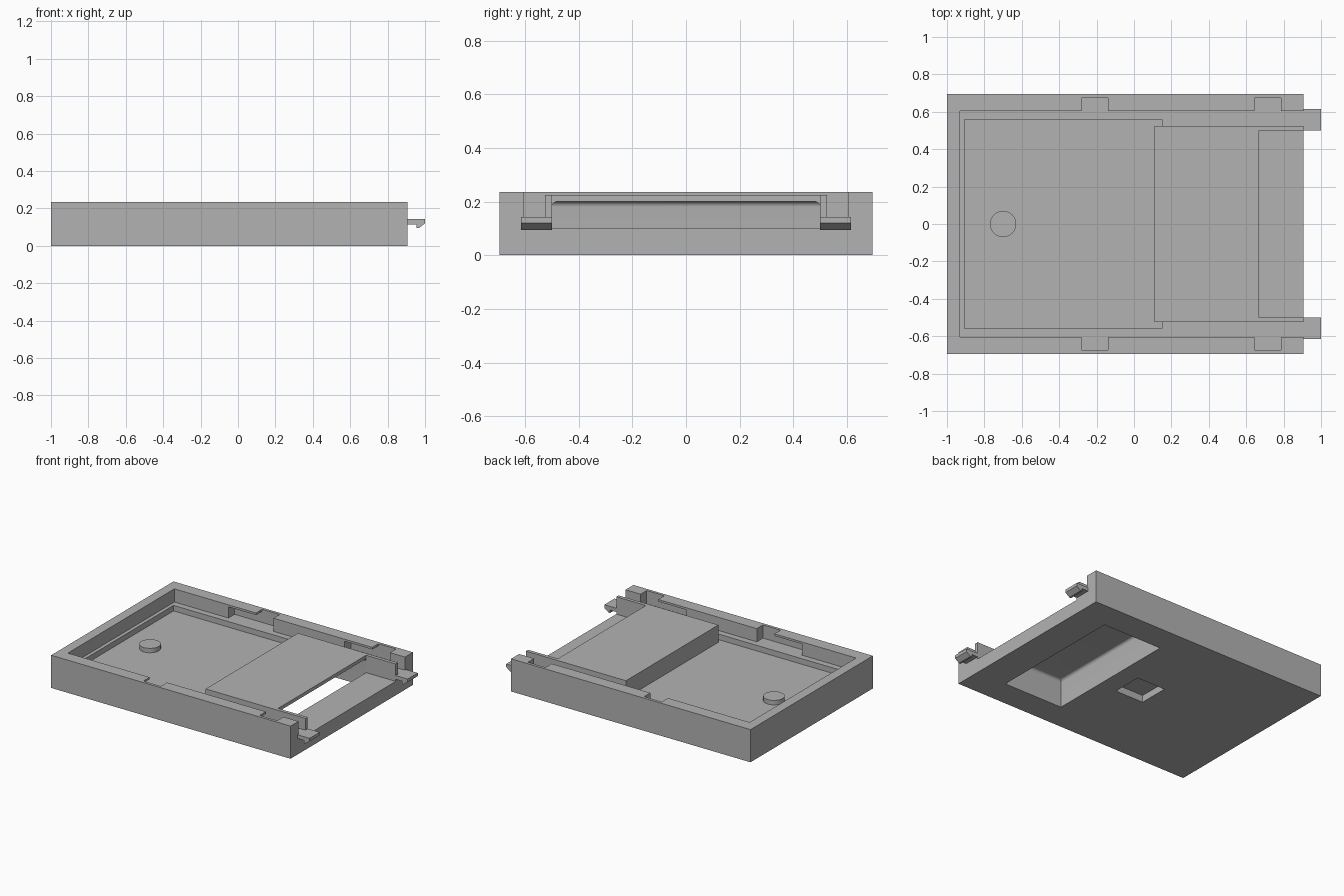
import bpy
import bmesh

if "Cube" in bpy.data.objects:
    bpy.data.objects.remove(bpy.data.objects["Cube"], do_unlink=True)

GREY = (0.45, 0.45, 0.45, 1)
grey = bpy.data.materials.new("plain grey")
grey.use_nodes = True
grey.diffuse_color = GREY
grey.node_tree.nodes["Principled BSDF"].inputs["Base Color"].default_value = GREY


def add_object(name, bm):
    bmesh.ops.recalc_face_normals(bm, faces=bm.faces)
    mesh = bpy.data.meshes.new(name)
    bm.to_mesh(mesh)
    bm.free()
    mesh.materials.append(grey)
    obj = bpy.data.objects.new(name, mesh)
    bpy.context.collection.objects.link(obj)
    return obj


def box(name, xs, ys, zs, fillet=0):
    """Box from its ranges; a fillet rounds all top edges but the +x one."""
    bm = bmesh.new()
    bmesh.ops.create_cube(bm, size=1)
    for v in bm.verts:
        v.co = [r[0] if c < 0 else r[1] for c, r in zip(v.co, (xs, ys, zs))]
    if fillet:
        top, end = max(v.co.z for v in bm.verts), max(v.co.x for v in bm.verts)
        edges = [e for e in bm.edges
                 if all(v.co.z == top for v in e.verts)
                 and not all(v.co.x == end for v in e.verts)]
        bmesh.ops.bevel(bm, geom=edges, offset=fillet, segments=6,
                        profile=0.5, affect='EDGES')
    return add_object(name, bm)


def combine(target, tool, operation='DIFFERENCE'):
    """Apply a boolean and remove the tool."""
    mod = target.modifiers.new("combine", 'BOOLEAN')
    mod.operation, mod.solver, mod.object = operation, 'EXACT', tool
    bpy.context.view_layer.objects.active = target
    bpy.ops.object.modifier_apply(modifier=mod.name)
    bpy.data.objects.remove(tool, do_unlink=True)


def cut(xs, ys, zs, fillet=0):
    combine(tray, box("cutter", xs, ys, zs, fillet))


# Tray with ledge and deeper pocket
END, LEDGE, FLOOR, TOP = 0.905, 0.14, 0.1, 0.235
tray = box("tray", (-1, END), (-0.695, 0.695), (0, TOP))
cut((-0.93, 1.1), (-0.605, 0.605), (LEDGE, 0.4))
cut((-0.905, 0.15), (-0.56, 0.56), (FLOOR, 0.4))

# Raised platform, hollow underneath and open at the end
combine(tray, box("platform", (0.11, END), (-0.525, 0.525), (0.05, 0.225)), 'UNION')
cut((0.2, 0.67), (-0.5, 0.5), (-0.1, 0.2), 0.02)
cut((0.669, 1.1), (-0.5, 0.5), (FLOOR, 0.4))

# Side notches, each with a slot running under the rim
for side in (-1, 1):
    ys = sorted((side * 0.59, side * 0.675))
    for x in (-0.14, 0.785):
        cut((x - 0.14, x), ys, (LEDGE, 0.4))
        cut((x - 0.36, x - 0.13), ys, (LEDGE, 0.22))

# Square recess in the underside
cut((-0.165, 0.06), (-0.11, 0.11), (-0.1, 0.05))

# Round knob on the pocket floor
bm = bmesh.new()
bmesh.ops.create_cone(bm, cap_ends=True, segments=48, radius1=0.07, radius2=0.07, depth=0.04)
bmesh.ops.translate(bm, verts=bm.verts, vec=(-0.7, 0, FLOOR + 0.012))
knob = add_object("knob", bm)

# Hooked clips at the open end
HOOK = [(0.89, 0.115), (0.955, 0.115), (0.955, 0.095), (0.968, 0.095),
        (1, 0.12), (1, 0.142), (0.89, 0.142)]
for name, y in (("right_clip", -0.615), ("left_clip", 0.5)):
    bm = bmesh.new()
    face = bm.faces.new([bm.verts.new((x, y, z)) for x, z in HOOK])
    new = bmesh.ops.extrude_face_region(bm, geom=[face])["geom"]
    bmesh.ops.translate(bm, vec=(0, 0.115, 0),
                        verts=[g for g in new if isinstance(g, bmesh.types.BMVert)])
    add_object(name, bm)

# Smooth the fillet and knob, keep other edges sharp
bpy.context.view_layer.update()
bpy.ops.object.select_all(action='DESELECT')
tray.select_set(True)
knob.select_set(True)
bpy.context.view_layer.objects.active = tray
bpy.ops.object.shade_smooth_by_angle(angle=0.52)
